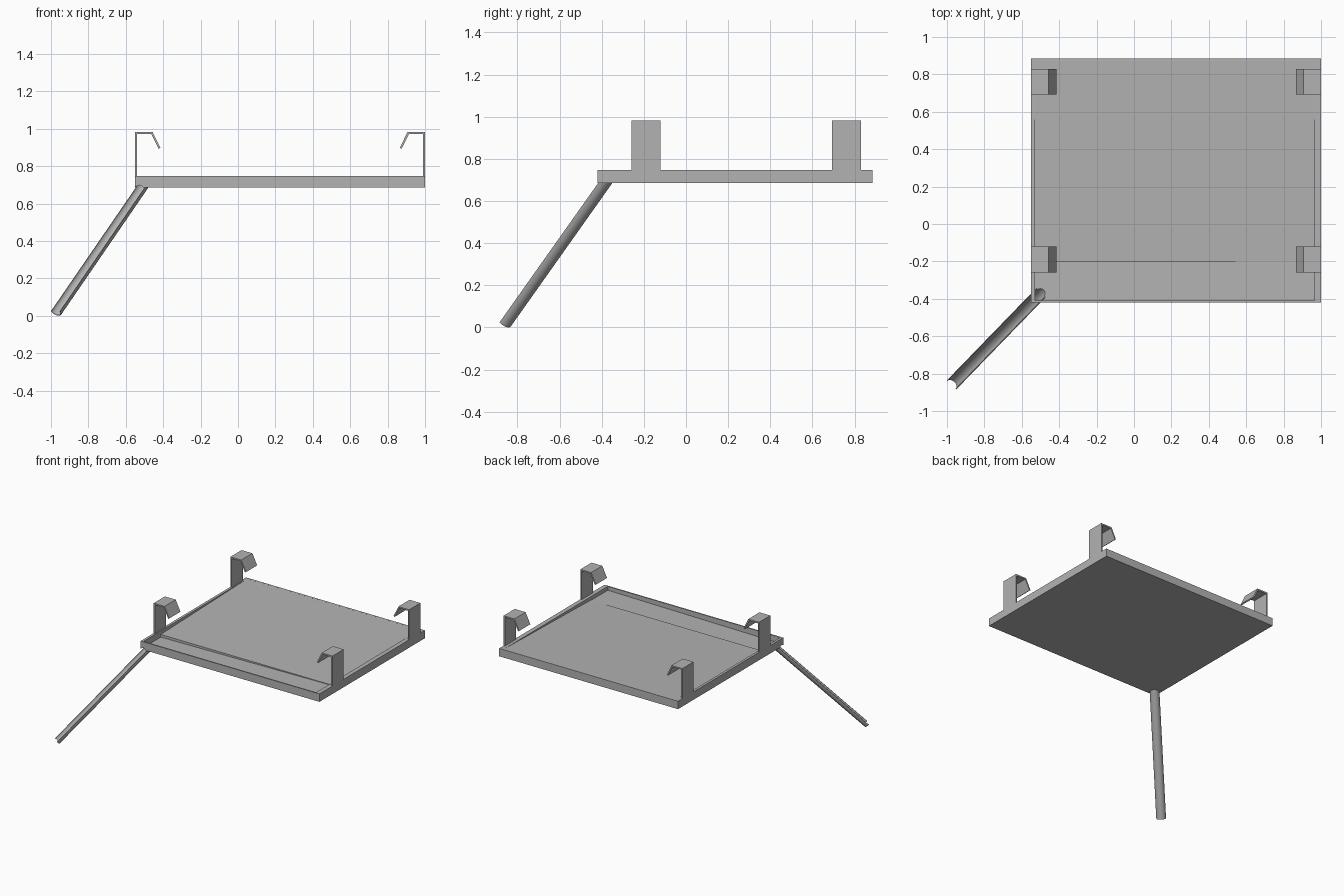
import bpy, bmesh, math
from mathutils import Vector

if "Cube" in bpy.data.objects:
    bpy.data.objects.remove(bpy.data.objects["Cube"], do_unlink=True)

grey = bpy.data.materials.new("plain grey")
grey.use_nodes = True
COLOUR = (0.45, 0.45, 0.45, 1)
grey.diffuse_color = COLOUR
grey.node_tree.nodes["Principled BSDF"].inputs["Base Color"].default_value = COLOUR

LEFT, RIGHT, FRONT, BACK = -0.55, 1.0, -0.42, 0.885
BOTTOM, RIM = 0.685, 0.747


def make_object(name, bm):
    bmesh.ops.recalc_face_normals(bm, faces=bm.faces)
    mesh = bpy.data.meshes.new(name)
    bm.to_mesh(mesh)
    bm.free()
    mesh.materials.append(grey)
    obj = bpy.data.objects.new(name, mesh)
    bpy.context.collection.objects.link(obj)
    return obj


def extrude_outline(name, points, offset):
    """Closed flat outline pushed along an offset vector."""
    bm = bmesh.new()
    face = bm.faces.new([bm.verts.new(p) for p in points])
    new = bmesh.ops.extrude_face_region(bm, geom=[face])["geom"]
    verts = [v for v in new if isinstance(v, bmesh.types.BMVert)]
    bmesh.ops.translate(bm, verts=verts, vec=offset)
    return make_object(name, bm)


def block(name, x0, x1, y0, y1, top, floor):
    """Box whose underside follows floor(x, y)."""
    bm = bmesh.new()
    bmesh.ops.create_cube(bm, size=1)
    for v in bm.verts:
        x = x1 if v.co.x > 0 else x0
        y = y1 if v.co.y > 0 else y0
        v.co = (x, y, top if v.co.z > 0 else floor(x, y))
    return make_object(name, bm)


def cut(target, cutter):
    cutter.hide_render = True
    mod = target.modifiers.new("cut", "BOOLEAN")
    mod.operation = "DIFFERENCE"
    mod.solver = "EXACT"
    mod.object = cutter
    bpy.context.view_layer.objects.active = target
    bpy.ops.object.modifier_apply(modifier=mod.name)
    bpy.data.objects.remove(cutter, do_unlink=True)


# Tray: shallow floor sloping to the front, then a gutter sloping to the corner
tray = block("tray", LEFT, RIGHT, FRONT, BACK, RIM, lambda x, y: BOTTOM)
cut(tray, block("floor_cutter", -0.53, 0.965, -0.3, 0.87, 0.8,
                lambda x, y: 0.72 + 0.025 * (y + 0.2)))
cut(tray, block("gutter_cutter", -0.53, 0.965, -0.41, -0.2, 0.8,
                lambda x, y: 0.717 - 0.012 * (0.965 - x)))

# Spout: open half pipe leaving the front corner
low = Vector((-0.975, -0.86, 0.025))
high = Vector((-0.505, -0.375, 0.71))
axis = (high - low).normalized()
side = axis.cross(Vector((0, 0, 1))).normalized()
down = axis.cross(side).normalized()
if down.z > 0:
    down = -down
RADIUS, INNER, STEPS = 0.035, 0.03, 16


def ring(radius, start, end, steps):
    angles = [start + (end - start) * i / steps for i in range(steps + 1)]
    return [low + radius * (math.cos(a) * side + math.sin(a) * down) for a in angles]


hole = ring(INNER, 0, math.tau, 2 * STEPS)[:-1]
cut(tray, extrude_outline("drain_cutter", [p + axis * 0.7 for p in hole], axis * 0.45))
profile = ring(RADIUS, 0, math.pi, STEPS) + ring(INNER, math.pi, 0, STEPS)
spout = extrude_outline("spout", profile, high - low)
bpy.ops.object.select_all(action="DESELECT")
spout.select_set(True)
bpy.context.view_layer.objects.active = spout
bpy.ops.object.shade_smooth_by_angle(angle=math.radians(30))

# Hooks: bent strips, mirrored across the tray centre line
HOOK = [(0, 0.7), (0, 0.982), (0.094, 0.982), (0.135, 0.898),
        (0.126, 0.893), (0.087, 0.971), (0.011, 0.971), (0.011, 0.7)]
for row, y in (("front", -0.258), ("back", 0.692)):
    for name, edge, sign in (("right", LEFT, 1), ("left", RIGHT, -1)):
        outline = [(edge + sign * x, y, z) for x, z in HOOK]
        extrude_outline(f"{row}_{name}_hook", outline, Vector((0, 0.138, 0)))
